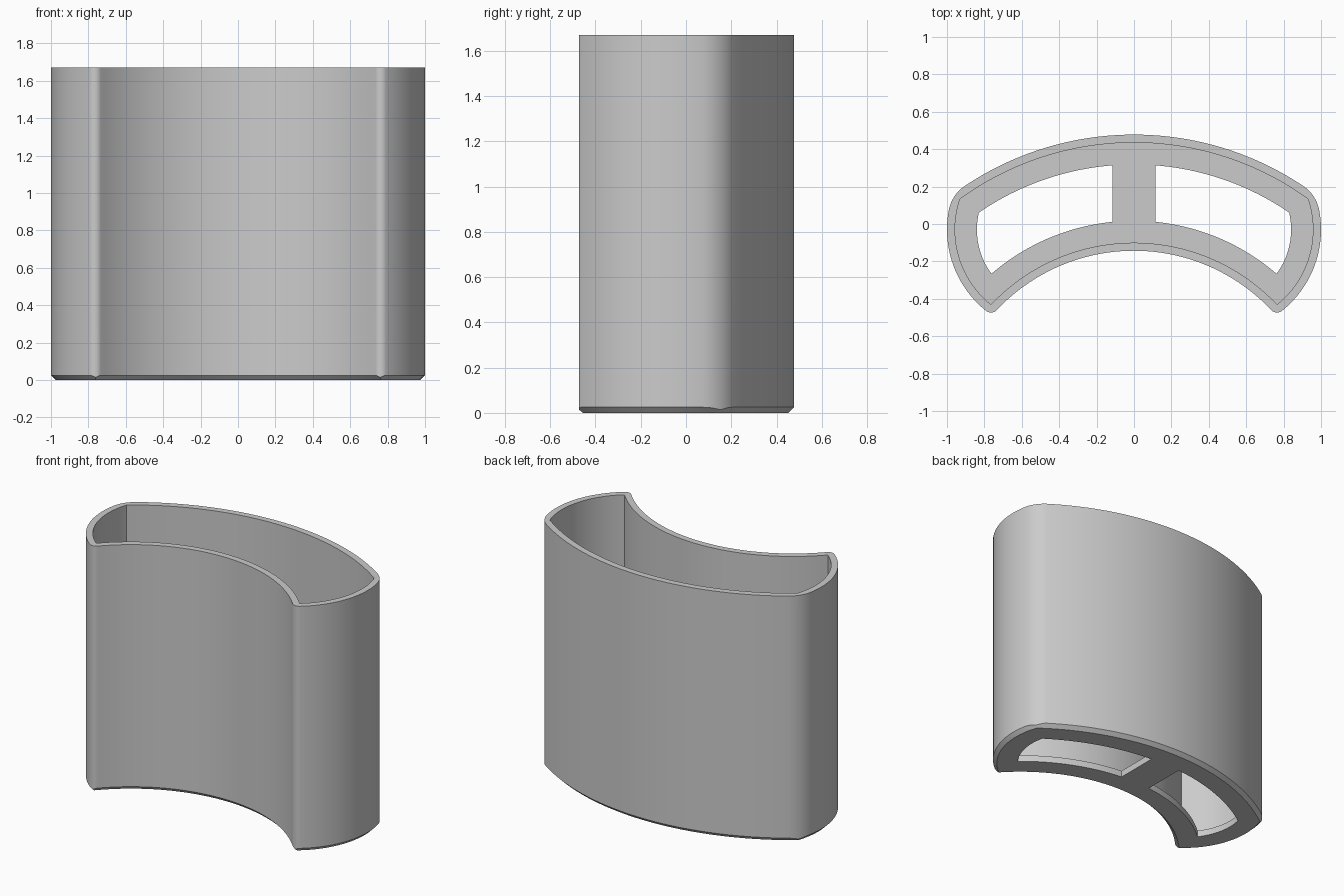
import bpy, bmesh, math
from mathutils import Vector

if "Cube" in bpy.data.objects:
    bpy.data.objects.remove(bpy.data.objects["Cube"], do_unlink=True)

# Main dimensions: the cavity outline is three arcs, offset for every other ring
HEIGHT, FLOOR, WALL, CHAMFER, LEDGE, RIB = 1.67, 0.045, 0.043, 0.025, 0.117, 0.115
BOW = Vector((0, -1.15))        # shared centre of the back and front arcs
END = Vector((0.444, -0.03))    # centre of the end arc
R_BACK, R_FRONT, R_END = 1.585, 1.05, 0.513


def meet(a, b):
    """Outer crossing of circle a about BOW and circle b about END."""
    axis = END - BOW
    dist = axis.length
    axis.normalize()
    along = (a * a - b * b + dist * dist) / (2 * dist)
    side = Vector((axis.y, -axis.x))
    return BOW + axis * along + side * math.sqrt(a * a - along * along)


def angle(v):
    return math.atan2(v.y, v.x)


def arc(centre, radius, start, stop, steps):
    return [centre + radius * Vector((math.cos(t), math.sin(t)))
            for t in (start + (stop - start) * i / steps for i in range(steps + 1))]


def half_outline(offset, x_start=0.0, back_fillet=0.0, front_fillet=0.0):
    """Right half of the outline, from the back middle round to the front middle."""
    rb, rf, re = R_BACK + offset, R_FRONT - offset, R_END + offset
    b = meet(rb - back_fillet, re - back_fillet)
    f = meet(rf + front_fillet, re - front_fillet)
    return (arc(BOW, rb, math.acos(x_start / rb), angle(b - BOW), 32)
            + arc(b, back_fillet, angle(b - BOW), angle(b - END), 10)
            + arc(END, re, angle(b - END), angle(f - END), 20)
            + arc(f, front_fillet, angle(f - END), angle(BOW - f), 10)
            + arc(BOW, rf, angle(f - BOW), math.acos(x_start / rf), 32))


def chamfer_height(p):
    """The chamfer's top edge dips where the rounded corners cut it."""
    r = (p - BOW).length
    depth = min(R_BACK + WALL - r, r - R_FRONT + WALL, R_END + WALL - (p - END).length)
    return CHAMFER - max(depth, 0)


bm = bmesh.new()


def ring(points, height):
    return [bm.verts.new((p.x, p.y, height(p) if callable(height) else height))
            for p in points]


outer = half_outline(WALL, 0, 0.2, WALL)
inner = half_outline(0)
hole = half_outline(-LEDGE, RIB)

# Rings in order: underside, chamfer, outside, rim, inside, floor, hole edge
rings = [ring(hole, 0), ring(half_outline(WALL - CHAMFER), 0),
         ring(outer, chamfer_height), ring(outer, HEIGHT),
         ring(inner, HEIGHT), ring(inner, FLOOR), ring(hole, FLOOR)]
for r, s in zip(rings, rings[1:] + rings[:1]):
    for i in range(len(r) - 1):
        bm.faces.new((r[i], r[i + 1], s[i + 1], s[i]))

# Middle rib: underside, top and the side facing the hole
under, base, top, lip = rings[0], rings[1], rings[5], rings[6]
for r, s in ((under, base), (top, lip), (lip, under)):
    bm.faces.new((r[-1], r[0], s[0], s[-1]))

bmesh.ops.remove_doubles(bm, verts=bm.verts, dist=0.00005)
bmesh.ops.recalc_face_normals(bm, faces=bm.faces)
mesh = bpy.data.meshes.new("curved_holder")
bm.to_mesh(mesh)
bm.free()

holder = bpy.data.objects.new("curved_holder", mesh)
bpy.context.collection.objects.link(holder)

# Plain grey material
grey = bpy.data.materials.new("plain_grey")
grey.use_nodes = True
grey.diffuse_color = (0.6, 0.6, 0.6, 1)
grey.node_tree.nodes["Principled BSDF"].inputs["Base Color"].default_value = (0.6, 0.6, 0.6, 1)
mesh.materials.append(grey)

# Mirror to the other half, then smooth the curved walls
bpy.ops.object.select_all(action="DESELECT")
holder.select_set(True)
bpy.context.view_layer.objects.active = holder
mirror = holder.modifiers.new("mirror", "MIRROR")
mirror.merge_threshold = 0.0005
bpy.ops.object.modifier_apply(modifier=mirror.name)
bpy.ops.object.shade_smooth_by_angle(angle=math.radians(25))
